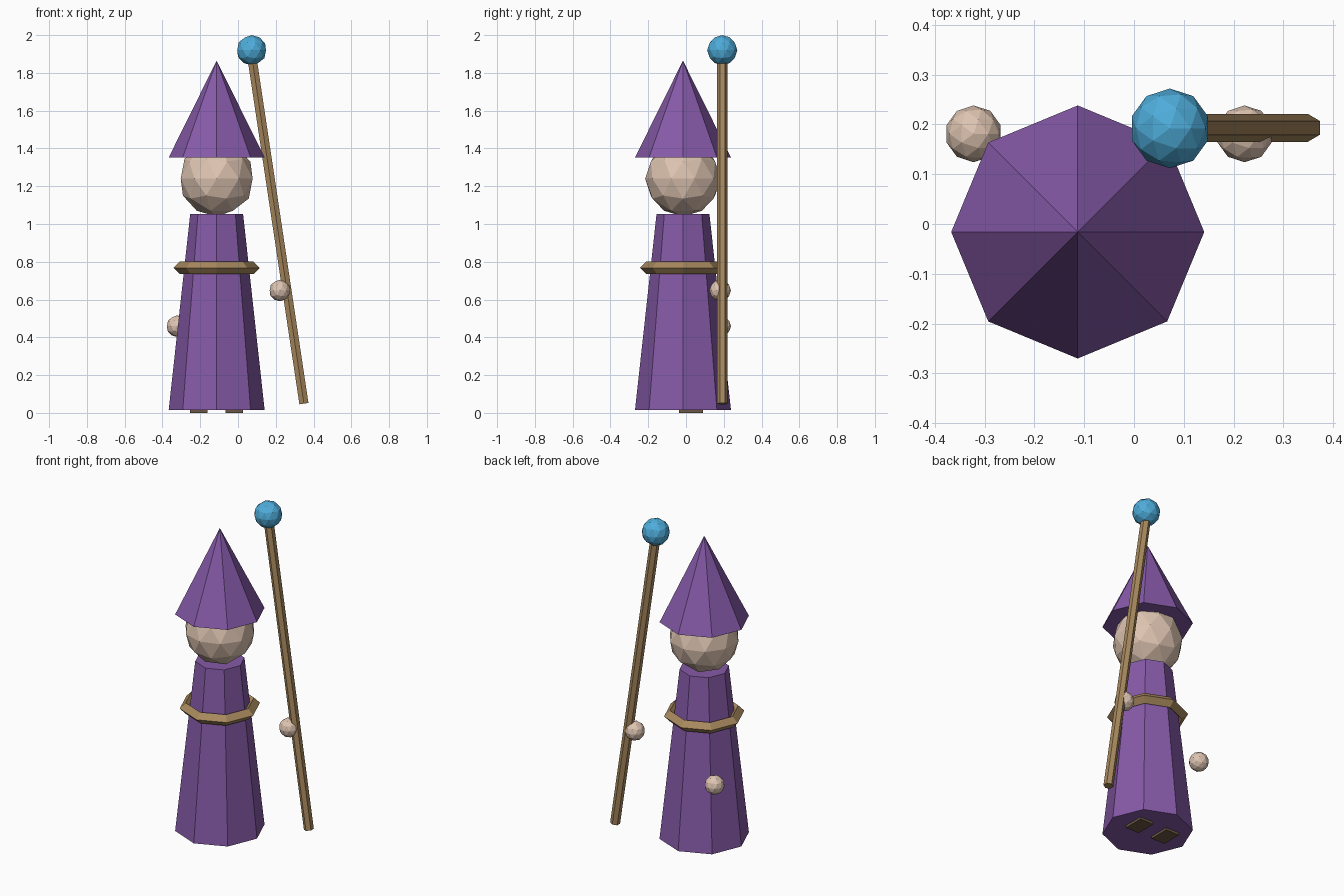
import bpy, math
from mathutils import Vector

if "Cube" in bpy.data.objects:
    bpy.data.objects.remove(bpy.data.objects["Cube"])

AX, AY = -0.113, -0.016  # vertical axis of the figure


def srgb(r, g, b):
    return tuple((c / 255 / 12.92) if c < 11 else ((c / 255 + 0.055) / 1.055) ** 2.4
                 for c in (r, g, b)) + (1,)


def material(name, *rgb):
    m = bpy.data.materials.new(name)
    m.diffuse_color = srgb(*rgb)
    m.use_nodes = True
    m.node_tree.nodes["Principled BSDF"].inputs["Base Color"].default_value = m.diffuse_color
    return m


purple = material("purple cloth", 134, 90, 168)
skin = material("skin", 222, 196, 177)
wood = material("light wood", 168, 137, 94)
blue = material("blue crystal", 78, 172, 218)
brown = material("shoe brown", 108, 86, 66)


def finish(name, mat):
    ob = bpy.context.object
    ob.name = name
    ob.data.materials.clear()
    ob.data.materials.append(mat)
    return ob


def cone(name, mat, r1, r2, z0, z1):
    bpy.ops.mesh.primitive_cone_add(vertices=8, radius1=r1, radius2=r2, depth=z1 - z0,
                                    location=(AX, AY, (z0 + z1) / 2))
    return finish(name, mat)


def ball(name, mat, r, loc):
    bpy.ops.mesh.primitive_ico_sphere_add(subdivisions=2, radius=r, location=loc)
    return finish(name, mat)


# Clothing
cone("robe", purple, 0.254, 0.14, 0.015, 1.053)
cone("hat", purple, 0.254, 0.0, 1.352, 1.865)
bpy.ops.mesh.primitive_torus_add(major_segments=8, minor_segments=4, major_radius=0.194,
                                 minor_radius=0.034, location=(AX, AY, 0.768))
finish("belt", wood)

# Head and floating hands
ball("head", skin, 0.2, (AX, AY, 1.24))
ball("right_hand", skin, 0.057, (-0.322, 0.181, 0.459))
ball("left_hand", skin, 0.057, (0.222, 0.181, 0.648))

# Shoes peeking out below the robe
for side, name in ((-1, "right_shoe"), (1, "left_shoe")):
    bpy.ops.mesh.primitive_cube_add(size=1, location=(AX + side * 0.094, 0.026, 0.03))
    bpy.context.object.scale = (0.093, 0.127, 0.06)
    finish(name, brown)

# Leaning staff with crystal ball
low, high = Vector((0.349, 0.193, 0.049)), Vector((0.071, 0.193, 1.9))
d = high - low
bpy.ops.mesh.primitive_cylinder_add(vertices=6, radius=0.028, depth=d.length,
                                    location=(low + high) / 2,
                                    rotation=(0, math.atan2(d.x, d.z), 0))
finish("staff", wood)
ball("staff_crystal", blue, 0.08, (0.072, 0.192, 1.92))
